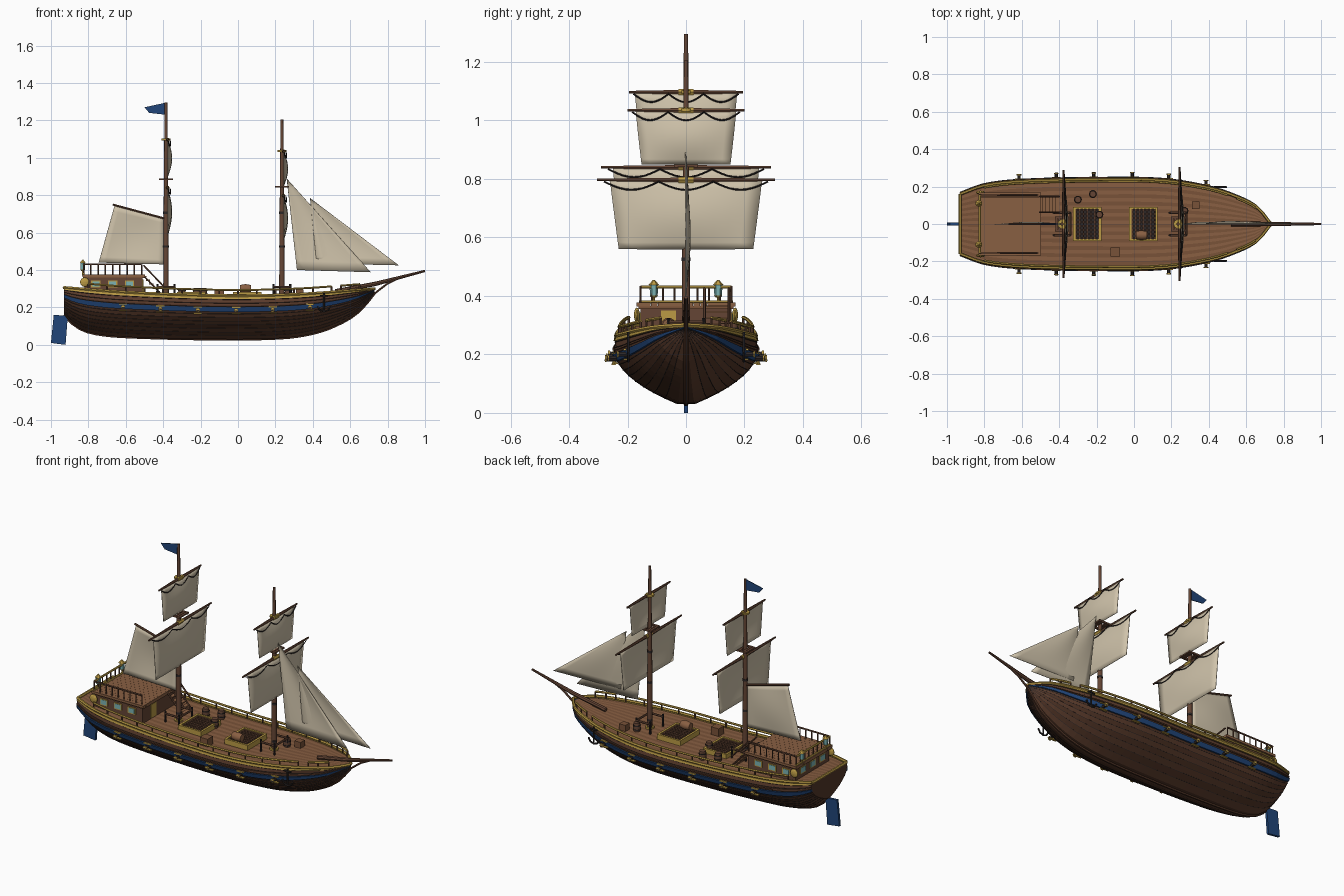
import bpy, bmesh, math
from mathutils import Vector, Matrix

if "Cube" in bpy.data.objects:
    bpy.data.objects.remove(bpy.data.objects["Cube"])

def mat(name, c):
    m = bpy.data.materials.new(name)
    m.diffuse_color = (*c, 1)
    m.use_nodes = True
    m.node_tree.nodes["Principled BSDF"].inputs["Base Color"].default_value = m.diffuse_color
    return m
HULL, HULL2 = mat("hull_dark", (.085, .036, .02)), mat("hull_plank", (.11, .047, .026))
DECK, DECK2 = mat("deck", (.25, .115, .055)), mat("deck_seam", (.19, .085, .04))
WOOD, DARK = mat("wood", (.13, .06, .035)), mat("iron", (.025, .02, .02))
GOLD, BLUE = mat("gold", (.5, .33, .06)), mat("blue", (.015, .06, .19))
SAIL, TEAL = mat("canvas", (.62, .54, .4)), mat("glass", (.2, .45, .45))

def add(name, bm, *mats):
    me = bpy.data.meshes.new(name)
    bm.to_mesh(me); bm.free()
    for m in mats: me.materials.append(m)
    ob = bpy.data.objects.new(name, me)
    bpy.context.collection.objects.link(ob)
    return ob

def rods(name, paths, r, m, radii=None, res=1):
    cu = bpy.data.curves.new(name, 'CURVE')
    cu.dimensions, cu.bevel_depth, cu.bevel_resolution, cu.use_fill_caps = '3D', r, res, True
    for p in paths:
        sp = cu.splines.new('POLY')
        sp.points.add(len(p) - 1)
        for i, q in enumerate(p):
            sp.points[i].co = (*q, 1)
            if radii: sp.points[i].radius = radii[i]
    cu.materials.append(m)
    ob = bpy.data.objects.new(name, cu)
    bpy.context.collection.objects.link(ob)
    return ob

def boxes(name, items, m):
    bm = bmesh.new()
    for c, s in items:
        bmesh.ops.create_cube(bm, size=1, matrix=Matrix.Translation(c) @ Matrix.Diagonal((*s, 1)))
    return add(name, bm, m)

def interp(tab, x):
    x = min(max(x, tab[0][0]), tab[-1][0])
    i = max(j for j in range(len(tab) - 1) if tab[j][0] <= x)
    def slope(j):
        a, b = tab[max(j - 1, 0)], tab[min(j + 1, len(tab) - 1)]
        return (b[1] - a[1]) / (b[0] - a[0])
    (x0, y0), (x1, y1) = tab[i], tab[i + 1]
    h = x1 - x0; t = (x - x0) / h
    return (y0 * (1 + 2*t) * (1 - t)**2 + h * slope(i) * t * (1 - t)**2
            + y1 * t*t * (3 - 2*t) + h * slope(i + 1) * t*t * (t - 1))

# hull lines: half-breadth, keel height, sheer height, section shape
W = [(-.93, .165), (-.8, .212), (-.6, .235), (-.2, .245), (.15, .24), (.4, .2), (.55, .15), (.66, .092), (.73, .004)]
K = [(-.93, .16), (-.87, .1), (-.78, .062), (-.6, .042), (-.1, .03), (.25, .037), (.42, .065), (.55, .115), (.65, .18), (.73, .275)]
S = [(-.93, .305), (-.6, .28), (-.1, .262), (.3, .268), (.73, .298)]
F = [(0, .12), (.1, .33), (.25, .59), (.45, .83), (.65, .97), (.8, 1), (1, .97)]
def hp(x, t, s=1, off=0, dz=0):
    k = interp(K, x)
    return Vector((x, s * (interp(W, x) * interp(F, t) + off), k + (interp(S, x) - k) * t + dz))
XS = [-.93 + 1.66 * i / 40 for i in range(41)]

# planked hull shell with transom and flat bottom
bm = bmesh.new()
N = 12
ring = [(j / N, 1) for j in range(N, -1, -1)] + [(j / N, -1) for j in range(N + 1)]
rows = [[bm.verts.new(hp(x, t, s)) for t, s in ring] for x in XS]
for a, b in zip(rows, rows[1:]):
    for j in range(len(ring) - 1):
        f = bm.faces.new((a[j], a[j + 1], b[j + 1], b[j]))
        f.material_index = j % 2
bm.faces.new(rows[0]); bm.faces.new(rows[-1])
bmesh.ops.recalc_face_normals(bm, faces=bm.faces)
add("hull", bm, HULL, HULL2)
rods("plank_seams", [[hp(x, j / N, s, .0005) for x in XS] for j in range(1, N) for s in (1, -1)], .0015, DARK, res=0)
rods("keel", [[(x, 0, interp(K, x)) for x in XS]], .008, HULL)

# deck strips
bm = bmesh.new()
M = 24
rows = []
for x in XS:
    p = hp(x, 1)
    rows.append([bm.verts.new((x, p.y * (2 * j / M - 1), p.z - .01)) for j in range(M + 1)])
for a, b in zip(rows, rows[1:]):
    for j in range(M):
        bm.faces.new((a[j], b[j], b[j + 1], a[j + 1])).material_index = j % 2
add("deck", bm, DECK, DECK2)

# wales: bands wrapped along both sides
def band(name, t0, t1, off, m):
    bm = bmesh.new()
    for s in (1, -1):
        rows = [[bm.verts.new(hp(x, t, s, o)) for t, o in ((t0, -.004), (t0, off), (t1, off), (t1, -.004))] for x in XS]
        for a, b in zip(rows, rows[1:]):
            for j in range(4):
                bm.faces.new((a[j], b[j], b[(j + 1) % 4], a[(j + 1) % 4]))
        bm.faces.new(rows[0]); bm.faces.new(rows[-1])
    bmesh.ops.recalc_face_normals(bm, faces=bm.faces)
    add(name, bm, m)
band("blue_wale", .63, .74, .008, BLUE)
band("upper_wale", .79, .82, .006, HULL2)
band("gold_trim", .93, .98, .006, GOLD)
rods("cap_rail", [[hp(x, 1, s, 0, .002) for x in XS] for s in (1, -1)] + [[hp(-.93, 1, 1), hp(-.93, 1, -1)]], .008, GOLD)

# bulwark railing
rx = [-.8 + 1.3 * i / 26 for i in range(27)]
bx = [.55 + .1 * i / 4 for i in range(5)]
rods("side_rail", [[hp(x, 1, s, -.01, .032) for x in r] for s in (1, -1) for r in (rx, bx)], .006, GOLD)
rods("rail_posts", [[hp(x, 1, s, -.01), hp(x, 1, s, -.01, .032)] for s in (1, -1) for x in rx[::2] + bx[::2]], .005, WOOD)

# cannons and gunports
GX = [-.615, -.415, -.215, -.01, .185, .385]
guns, rings, ports = [], [], []
for x in GX:
    for s in (1, -1):
        p = hp(x, .66, s)
        tip = p + Vector((0, s * .038, .002))
        guns.append([p, tip]); rings.append([tip - Vector((0, s * .006, 0)), tip])
        for dz in (-.016, .018):
            ports.append((p + Vector((0, s * .008, dz)), (.045, .014, .006)))
rods("cannons", guns, .009, DARK)
rods("cannon_mouths", rings, .0125, GOLD)
boxes("gunport_frames", ports, GOLD)

# stern cabin
boxes("cabin", [((-.665, 0, .315), (.31, .31, .1))], WOOD)
boxes("cabin_roof", [((-.665, -.157 + .0242 * j, .37), (.335, .0236, .014)) for j in range(14)], DECK)
boxes("cabin_roof_edge", [((-.665, 0, .361), (.33, .325, .01))], DECK2)
wins = [(x, s * .156, .325) for x in (-.76, -.67, -.58) for s in (1, -1)]
boxes("window_frames", [(w, (.05, .006, .038)) for w in wins] + [((-.821, y, .33), (.006, .055, .042)) for y in (-.09, 0, .09)], GOLD)
boxes("window_glass", [(w, (.038, .01, .027)) for w in wins] + [((-.821, y, .33), (.01, .043, .03)) for y in (-.09, 0, .09)], TEAL)
boxes("cabin_door", [((-.51, -.06, .31), (.008, .05, .08))], GOLD)
A, B = (-.825, -.155, .43), (-.825, .155, .43)
rods("cabin_rail", [[(-.515, -.155, .43), A, B, (-.515, .155, .43)]], .005, WOOD)
rods("stern_rail_gold", [[A, B], [(-.825, -.16, .38), (-.825, .16, .38)]], .006, GOLD)
rods("cabin_rail_posts", [[(-.825 + .31 * i / 8, s * .155, .37), (-.825 + .31 * i / 8, s * .155, .43)] for i in range(9) for s in (1, -1)]
     + [[(-.825, y * .039, .37), (-.825, y * .039, .43)] for y in range(-3, 4)], .004, WOOD)
# stairs to the cabin roof
boxes("stair_treads", [((-.5 + .018 * i, .105, .365 - .02 * i), (.022, .085, .006)) for i in range(6)], DECK)
rods("stair_rails", [[(-.505, y, .37 + d), (-.4, y, .26 + d)] for y in (.063, .147) for d in (0, .055)], .005, WOOD)

# lanterns and stern roundels
bm_g, bm_b = bmesh.new(), bmesh.new()
for s in (1, -1):
    def cone(bm, z, r1, r2, h):
        bmesh.ops.create_cone(bm, cap_ends=True, segments=6, radius1=r1, radius2=r2, depth=h, matrix=Matrix.Translation((-.83, s * .11, z)))
    cone(bm_b, .42, .013, .015, .038)
    cone(bm_g, .398, .008, .015, .008); cone(bm_g, .446, .019, .003, .018); cone(bm_g, .385, .004, .004, .03)
    bmesh.ops.create_uvsphere(bm_g, u_segments=14, v_segments=8, radius=.025,
                              matrix=Matrix.Translation((-.82, s * .168, .335)) @ Matrix.Diagonal((1, .4, 1, 1)))
add("lantern_glass", bm_b, TEAL); add("lantern_gold", bm_g, GOLD)

# rudder and flag: flat extruded outlines
def plate(name, pts, th, m):
    bm = bmesh.new()
    a, b = [[bm.verts.new((x, y, z)) for x, z in pts] for y in (-th / 2, th / 2)]
    bm.faces.new(a); bm.faces.new(b[::-1])
    for i in range(len(pts)):
        j = (i + 1) % len(pts)
        bm.faces.new((a[j], a[i], b[i], b[j]))
    return add(name, bm, m)
plate("rudder", [(-.985, .16), (-.91, .155), (-.922, 0), (-1, .01)], .014, BLUE)
plate("flag", [(-.385, 1.295), (-.5, 1.27), (-.475, 1.24), (-.385, 1.23)], .004, BLUE)

# sails: billowed grids between four corners
def sail(name, c, billow, n=10):
    c = [Vector(p) for p in c]; billow = Vector(billow)
    bm = bmesh.new()
    g = [[bm.verts.new(c[0].lerp(c[1], i / n).lerp(c[3].lerp(c[2], i / n), j / n)
          + billow * math.sin(math.pi * i / n) * math.sin(math.pi * j / n)) for i in range(n + 1)] for j in range(n + 1)]
    for j in range(n):
        for i in range(n):
            bm.faces.new((g[j][i], g[j][i + 1], g[j + 1][i + 1], g[j + 1][i]))
    for f in bm.faces: f.smooth = True
    ob = add(name, bm, SAIL)
    ob.modifiers.new("thickness", 'SOLIDIFY').thickness = .003

# masts with yards, square sails, tops and fife rails
for nm, mx, top, sets, plat in (
        ("main", -.385, 1.295, ((1.097, .195, .9, .175, .155), (.84, .29, .585, .25, .225)), .885),
        ("fore", .235, 1.205, ((1.035, .2, .85, .172, .152), (.797, .305, .56, .26, .23)), .845)):
    rods(nm + "_mast", [[(mx, 0, .25), (mx, 0, .6), (mx, 0, plat), (mx, 0, top)]], .015, WOOD, (1, .9, .75, .5), 3)
    rods(nm + "_bands", [[(mx, 0, z), (mx, 0, z + .012)] for z in (.3, .52, .7)], .0155, DARK, res=3)
    rods(nm + "_gold_caps", [[(mx, 0, z - .004), (mx, 0, z + .006)] for z in (sets[0][0], .26)], .024, GOLD, res=3)
    boxes(nm + "_top", [((mx + d, 0, plat), (.012, .08, .008)) for d in (-.03, -.015, .015, .03)]
          + [((mx, d, plat), (.075, .012, .01)) for d in (-.035, .035)], WOOD)
    for i, (z, hw, zb, st, sb) in enumerate(sets):
        x = mx + .008
        rods(f"{nm}_yard_{i}", [[(x, -hw, z), (x, 0, z), (x, hw, z)]], .009, WOOD, (.55, 1, .55))
        rods(f"{nm}_yard_sling_{i}", [[(x, -.025, z), (x, .025, z)]], .0115, GOLD)
        sail(f"{nm}_square_sail_{i}", [(x, -st, z - .004), (x, st, z - .004), (x, sb, zb), (x, -sb, zb)], (.022, 0, 0))
        rods(f"{nm}_swag_rope_{i}", [[(x + .004 + .012 * math.sin(math.pi * k / 30), hw * .92 * (k / 15 - 1),
             z - .006 - .028 * abs(math.sin(math.pi * k / 10))) for k in range(31)]], .003, DARK, res=0)
    rods(nm + "_fife_rail", [[(mx + .045, -.06, .31), (mx - .045, -.06, .31)], [(mx + .045, .06, .31), (mx - .045, .06, .31)],
         [(mx + .045, -.06, .31), (mx + .045, .06, .31)]], .006, WOOD)
    rods(nm + "_fife_posts", [[(mx + a, b, .25), (mx + a, b, .325)] for a in (.045, -.045) for b in (.06, -.06)], .006, DARK)

# fore-and-aft sails with gaff, bowsprit and stay
sail("spanker", [(-.66, 0, .745), (-.395, 0, .675), (-.395, 0, .43), (-.745, 0, .44)], (0, .012, 0))
rods("gaff", [[(-.67, 0, .75), (-.39, 0, .675)]], .006, WOOD)
sail("inner_jib", [(.26, 0, .89), (.26, 0, .89), (.71, 0, .388), (.315, 0, .4)], (0, .012, 0))
sail("outer_jib", [(.385, .004, .785), (.385, .004, .785), (.86, .004, .425), (.42, .004, .435)], (0, .012, 0))
rods("bowsprit", [[(.52, 0, .285), (.73, 0, .325), (1, 0, .395)]], .013, WOOD, (1, .9, .45), 2)
rods("bobstay", [[(.7, 0, .25), (.75, 0, .29), (.8, 0, .328), (.87, 0, .362)]], .006, WOOD)

# hatch gratings
for i, hx in enumerate((-.25, .05)):
    z = .268
    boxes(f"hatch_frame_{i}", [((hx + d, 0, z), (.012, .18, .03)) for d in (-.07, .07)]
          + [((hx, d, z), (.15, .012, .03)) for d in (-.085, .085)], GOLD)
    boxes(f"hatch_base_{i}", [((hx, 0, .258), (.14, .17, .016))], DARK)
    boxes(f"hatch_grating_{i}", [((hx - .06 + .02 * k, 0, z + .006), (.007, .17, .008)) for k in range(7)]
          + [((hx, -.075 + .0214 * k, z + .006), (.14, .007, .008)) for k in range(8)], WOOD)

# barrels, crate and deck lumber
barrels = [(-.3, .13), (-.185, .05), (-.22, .16), (.27, .07)]
rods("barrels", [[(x, y, .25), (x, y, .275), (x, y, .305)] for x, y in barrels], .021, WOOD, (.8, 1, .8), 3)
rods("barrel_hoops", [[(x, y, z), (x, y, z + .005)] for x, y in barrels for z in (.265, .287)], .0215, DARK, res=3)
rods("lying_barrel", [[(.01, -.06, .3), (.04, -.06, .3), (.07, -.06, .3)]], .026, DECK, (.8, 1, .8), 3)
boxes("crates", [((-.1, -.15, .275), (.05, .05, .045)), ((.33, .1, .275), (.04, .04, .04))], DECK2)

# bow anchors
paths = []
for s in (1, -1):
    p = hp(.46, .8, s, .014)
    paths += [[p + Vector((0, 0, .04)), p - Vector((0, 0, .06))], [p + Vector((-.022, 0, .025)), p + Vector((.022, 0, .025))],
              [p + Vector((.035 * math.sin(a), 0, -.025 - .035 * math.cos(a))) for a in (-1.4, -.7, 0, .7, 1.4)]]
rods("anchors", paths, .005, DARK)

# turn all curves into meshes
curves = [o for o in bpy.data.objects if o.type == 'CURVE']
for o in curves: o.select_set(True)
bpy.context.view_layer.objects.active = curves[0]
bpy.ops.object.convert(target='MESH')
bpy.ops.object.shade_smooth_by_angle(angle=math.radians(40))
